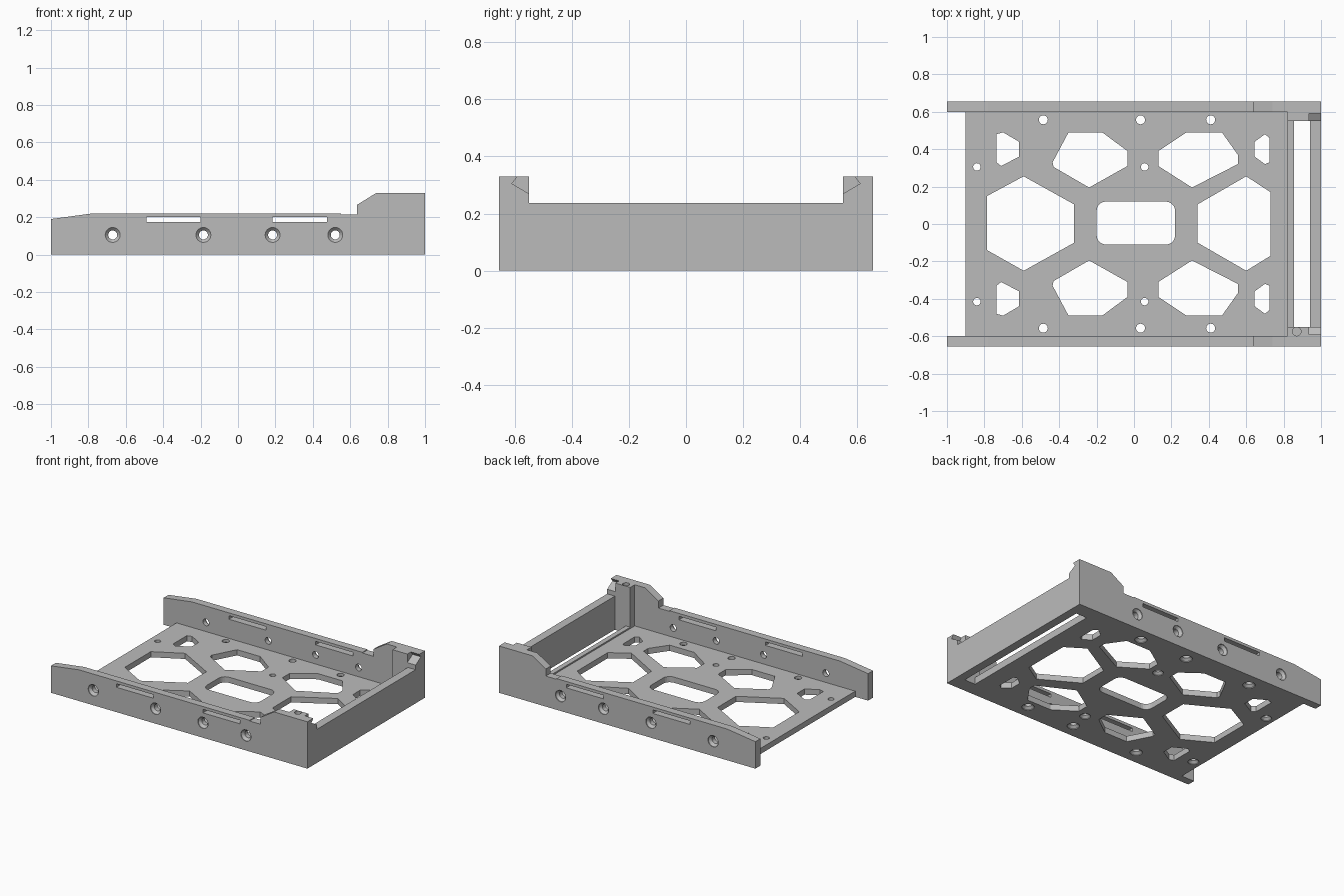
import bpy, bmesh
from math import cos, sin, tau, pi
from mathutils import Vector

cube = bpy.data.objects.get("Cube")
if cube:
    bpy.data.objects.remove(cube, do_unlink=True)

grey = bpy.data.materials.new("plain grey")
grey.use_nodes = True
colour = (0.5, 0.5, 0.5, 1)
grey.diffuse_color = colour
grey.node_tree.nodes["Principled BSDF"].inputs["Base Color"].default_value = colour

# Axis maps: flat profile (u, v) pushed along w
MAPS = {
    "x": lambda u, v, w: Vector((w, u, v)),
    "y": lambda u, v, w: Vector((u, w, v)),
    "z": lambda u, v, w: Vector((u, v, w)),
}


def loft(bm, rings, axis):
    """Skin a stack of (points, w) rings and cap both ends."""
    loops = [[bm.verts.new(MAPS[axis](u, v, w)) for u, v in pts] for pts, w in rings]
    for a, b in zip(loops, loops[1:]):
        for i in range(len(a)):
            j = (i + 1) % len(a)
            bm.faces.new((a[i], a[j], b[j], b[i]))
    bm.faces.new(loops[0])
    bm.faces.new(loops[-1])


def prism(bm, pts, lo, hi, axis="z"):
    loft(bm, [(pts, lo), (pts, hi)], axis)


def rect(u0, u1, v0, v1):
    return [(u0, v0), (u1, v0), (u1, v1), (u0, v1)]


def circle(u, v, r, n=24):
    return [(u + r * cos(tau * i / n), v + r * sin(tau * i / n)) for i in range(n)]


def rounded_rect(u0, u1, v0, v1, r, n=5):
    corners = [(u1 - r, v1 - r), (u0 + r, v1 - r), (u0 + r, v0 + r), (u1 - r, v0 + r)]
    return [(cu + r * cos((k + i / n) * pi / 2), cv + r * sin((k + i / n) * pi / 2))
            for k, (cu, cv) in enumerate(corners) for i in range(n + 1)]


def screw_hole(bm, u, v, r, head, outer, inward, depth, through, axis):
    """Countersunk through hole that narrows from the outer face."""
    wide, narrow = circle(u, v, head), circle(u, v, r)
    loft(bm, [(wide, outer - inward * 0.02), (wide, outer + inward * 0.005),
              (narrow, outer + inward * depth), (narrow, outer + inward * through)], axis)


def make(name, bm):
    bmesh.ops.recalc_face_normals(bm, faces=bm.faces[:])
    mesh = bpy.data.meshes.new(name)
    bm.to_mesh(mesh)
    bm.free()
    mesh.materials.append(grey)
    obj = bpy.data.objects.new(name, mesh)
    bpy.context.collection.objects.link(obj)
    return obj


def cut(obj, bm):
    cutter = make("cutter", bm)
    cutter.hide_render = True
    mod = obj.modifiers.new("cut", "BOOLEAN")
    mod.operation, mod.solver, mod.object = "DIFFERENCE", "EXACT", cutter
    bpy.ops.object.select_all(action="DESELECT")
    bpy.context.view_layer.objects.active = obj
    obj.select_set(True)
    bpy.ops.object.modifier_apply(modifier=mod.name)
    bpy.data.objects.remove(cutter, do_unlink=True)


def solid(name, pts, lo, hi, axis="z"):
    bm = bmesh.new()
    prism(bm, pts, lo, hi, axis)
    return make(name, bm)


# Floor plate with lightening holes
floor = solid("floor_plate", rect(-0.9, 0.82, -0.6, 0.6), 0, 0.04)
holes = bmesh.new()
prism(holes, [(-.59, .255), (-.32, .105), (-.32, -.1), (-.59, -.25), (-.785, -.14), (-.785, .15)], -.1, .1)
prism(holes, [(.6, .255), (.73, .17), (.73, -.17), (.6, -.25), (.34, -.1), (.34, .105)], -.1, .1)
prism(holes, rounded_rect(-.2, .22, -.11, .12, .05), -.1, .1)
paired = [
    [(-.35, .49), (-.17, .49), (-.035, .39), (-.035, .31), (-.24, .195), (-.43, .305), (-.435, .33)],
    [(.13, .39), (.28, .49), (.47, .49), (.555, .37), (.555, .32), (.31, .195), (.13, .31)],
    [(-.735, .48), (-.7, .49), (-.615, .44), (-.615, .36), (-.71, .31), (-.735, .33)],
    [(.645, .44), (.7, .48), (.725, .46), (.725, .33), (.7, .32), (.645, .36)],
]
for s in (1, -1):
    for pts in paired:
        prism(holes, [(u, s * v) for u, v in pts], -.1, .1)
    for u in (-.485, .035, .41):
        screw_hole(holes, u, s * .557, .024, .04, 0, 1, .02, .1, "z")
for v in (.305, -.415):
    for u in (-.84, .057):
        screw_hole(holes, u, v, .02, .035, 0, 1, .02, .1, "z")
cut(floor, holes)

# Side walls and corner posts, same on both sides
wall_profile = [(-1, 0), (1, 0), (1, .33), (.74, .33), (.635, .265), (.635, .215),
                (.55, .215), (.55, .22), (-.78, .22), (-1, .19)]
for s, side in ((-1, "front"), (1, "back")):
    notch = [(s * .54, .264), (s * .61, .305), (s * .586, .335), (s * .54, .335)]

    wall = solid(side + "_side_wall", wall_profile, s * .6, s * .655, "y")
    openings = bmesh.new()
    for u in (-.67, -.185, .185, .52):
        screw_hole(openings, u, .105, .024, .04, s * .655, -s, .022, .1, "y")
    for u in (-.49, .185):
        prism(openings, rect(u, u + .29, .175, .2), s * .5, s * .7, "y")
    prism(openings, notch, .935, 1.05, "x")
    cut(wall, openings)

    post = solid(side + "_corner_post", rect(.82, 1, s * .55, s * .6), 0, .33)
    openings = bmesh.new()
    prism(openings, notch, .935, 1.05, "x")
    if s < 0:
        prism(openings, circle(.87, s * .575, .023), .2, .4)
    cut(post, openings)

# End panel and the low rib beside the slot
solid("end_panel", rect(.94, 1, -.55, .55), 0, .237)
solid("slot_rib", rect(.82, .855, -.55, .55), 0, .05)
